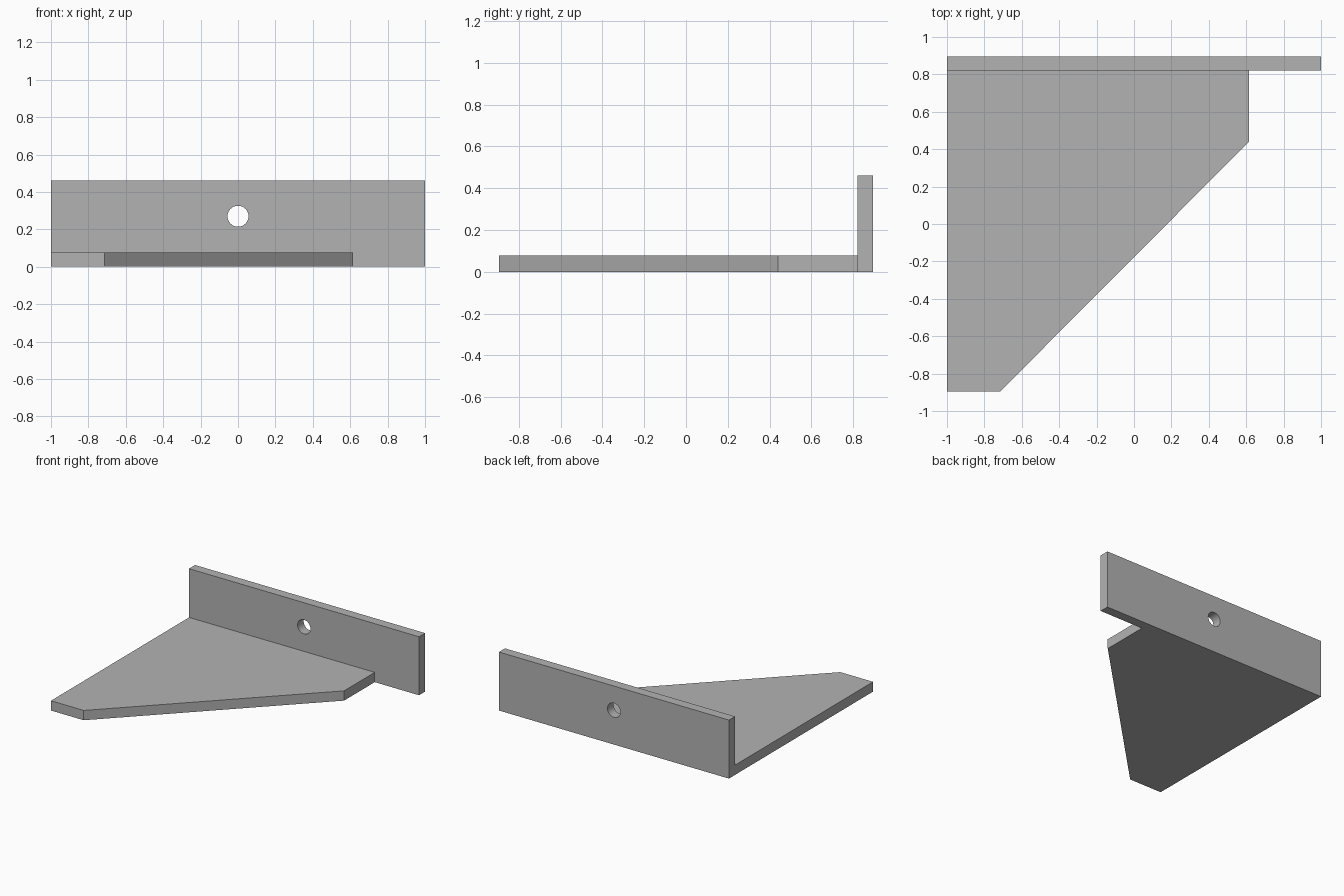
import bpy
import bmesh
from mathutils import Matrix, Vector

cube = bpy.data.objects.get("Cube")
if cube:
    bpy.data.objects.remove(cube, do_unlink=True)

THICK = 0.077
BACK, WALL = 0.895, 0.82

grey = bpy.data.materials.new("plain grey")
grey.use_nodes = True
colour = (0.45, 0.45, 0.45, 1)
grey.diffuse_color = colour
grey.node_tree.nodes["Principled BSDF"].inputs["Base Color"].default_value = colour


def add_object(name, bm):
    bmesh.ops.recalc_face_normals(bm, faces=bm.faces)
    mesh = bpy.data.meshes.new(name)
    bm.to_mesh(mesh)
    bm.free()
    mesh.materials.append(grey)
    obj = bpy.data.objects.new(name, mesh)
    bpy.context.collection.objects.link(obj)
    return obj


def prism(name, outline, height):
    bm = bmesh.new()
    face = bm.faces.new([bm.verts.new((x, y, 0)) for x, y in outline])
    top = bmesh.ops.extrude_face_region(bm, geom=[face])["geom"]
    verts = [v for v in top if isinstance(v, bmesh.types.BMVert)]
    bmesh.ops.translate(bm, verts=verts, vec=Vector((0, 0, height)))
    return add_object(name, bm)


def combine(target, tool, operation):
    mod = target.modifiers.new(operation.lower(), 'BOOLEAN')
    mod.operation, mod.solver, mod.object = operation, 'EXACT', tool
    bpy.context.view_layer.objects.active = target
    bpy.ops.object.modifier_apply(modifier=mod.name)
    bpy.data.objects.remove(tool, do_unlink=True)


# Upright plate along the back
bracket = prism("bracket", [(-1, WALL), (1, WALL), (1, BACK), (-1, BACK)], 0.46)

# Flat shelf with a long diagonal edge, joined to the upright plate
shelf = prism("shelf", [(-1, -BACK), (-0.715, -BACK), (0.615, 0.44),
                        (0.615, WALL), (-1, WALL)], THICK)
combine(bracket, shelf, 'UNION')

# Round screw hole through the upright plate
bm = bmesh.new()
place = Matrix.Translation((0, (BACK + WALL) / 2, 0.27)) @ Matrix.Rotation(1.5708, 4, 'X')
bmesh.ops.create_cone(bm, cap_ends=True, segments=48, radius1=0.056,
                      radius2=0.056, depth=0.3, matrix=place)
hole = add_object("hole_cutter", bm)
hole.hide_render = True
combine(bracket, hole, 'DIFFERENCE')

bpy.ops.object.select_all(action='DESELECT')
bracket.select_set(True)
bpy.context.view_layer.objects.active = bracket
bpy.ops.object.shade_smooth_by_angle()
